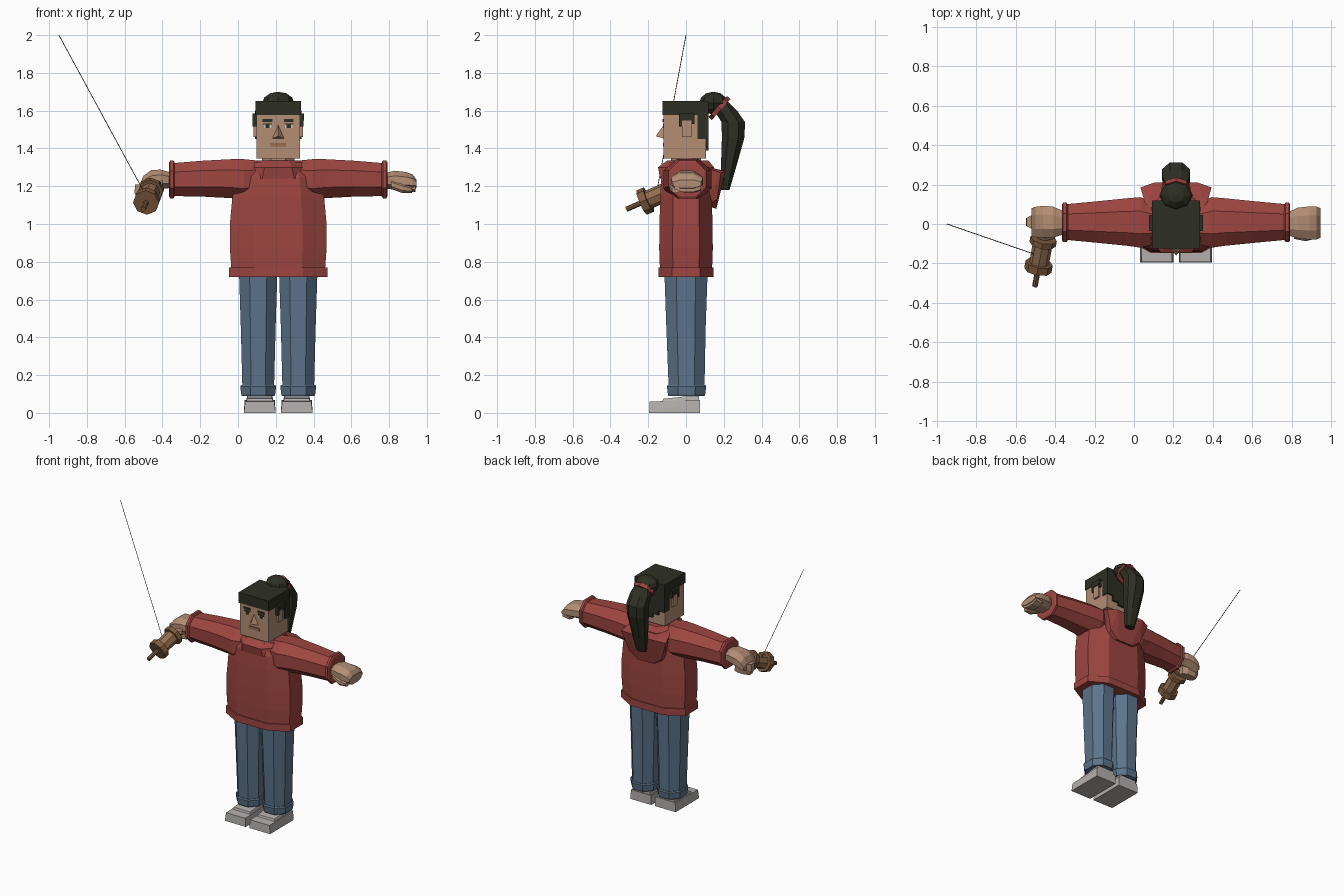
import bpy, bmesh, math
from mathutils import Vector, Matrix

C = 0.213  # centre line of the body


def mat(name, r, g, b):
    m = bpy.data.materials.new(name)
    m.diffuse_color = (r, g, b, 1)
    return m


RED = mat("red cloth", 0.34, 0.061, 0.051)
DENIM = mat("blue denim", 0.107, 0.175, 0.262)
HAIR = mat("dark hair", 0.027, 0.028, 0.017)
SKIN = mat("skin", 0.45, 0.27, 0.175)
SHOE = mat("grey shoe", 0.45, 0.43, 0.42)
WOOD = mat("dark wood", 0.22, 0.107, 0.05)
WOOD2 = mat("light wood", 0.30, 0.16, 0.08)
LIP = mat("lip brown", 0.30, 0.15, 0.075)
WHITE = mat("eye white", 0.6, 0.58, 0.55)


def finish(name, bm, m):
    bmesh.ops.recalc_face_normals(bm, faces=bm.faces)
    me = bpy.data.meshes.new(name)
    bm.to_mesh(me)
    bm.free()
    me.materials.append(m)
    ob = bpy.data.objects.new(name, me)
    bpy.context.collection.objects.link(ob)
    return ob


def loft(name, m, rings, axis="z", k=0.45):
    """Eight-sided rings (x, y, z, half_a, half_b) joined along an axis."""
    bm = bmesh.new()
    oct8 = [(1, k), (k, 1), (-k, 1), (-1, k), (-1, -k), (-k, -1), (k, -1), (1, -k)]
    loops = []
    for x, y, z, a, b in rings:
        if axis == "z":
            loops.append([bm.verts.new((x + u * a, y + v * b, z)) for u, v in oct8])
        else:
            loops.append([bm.verts.new((x, y + u * a, z + v * b)) for u, v in oct8])
    for p, q in zip(loops, loops[1:]):
        for i in range(8):
            j = (i + 1) % 8
            bm.faces.new((p[i], p[j], q[j], q[i]))
    bm.faces.new(loops[0])
    bm.faces.new(loops[-1])
    return finish(name, bm, m)


def hull(name, m, pts):
    bm = bmesh.new()
    vs = [bm.verts.new(p) for p in pts]
    res = bmesh.ops.convex_hull(bm, input=vs)
    loose = [v for v in bm.verts if not v.link_faces]
    bmesh.ops.delete(bm, geom=loose, context="VERTS")
    bmesh.ops.dissolve_limit(bm, angle_limit=0.02, verts=bm.verts, edges=bm.edges)
    return finish(name, bm, m)


def box(name, m, x0, x1, y0, y1, z0, z1):
    return hull(name, m, [(x, y, z) for x in (x0, x1) for y in (y0, y1) for z in (z0, z1)])


def rod(name, m, p, q, r, sides=8):
    p, q = Vector(p), Vector(q)
    d = q - p
    bm = bmesh.new()
    bmesh.ops.create_cone(bm, cap_ends=True, segments=sides, radius1=r, radius2=r, depth=d.length,
                          matrix=Matrix.Translation((p + q) / 2) @ d.to_track_quat("Z", "Y").to_matrix().to_4x4())
    return finish(name, bm, m)


# Hoodie body, hem and collar
loft("hoodie_hem", RED, [(C, 0, z, 0.26, 0.146) for z in (0.72, 0.77)], k=0.5)
loft("hoodie_body", RED, [(C, 0, 0.76, 0.248, 0.138), (C, 0, 0.87, 0.256, 0.142), (C, 0, 1.0, 0.256, 0.14),
                          (C, 0, 1.15, 0.242, 0.137), (C, 0, 1.25, 0.225, 0.13), (C, 0, 1.325, 0.14, 0.105)], k=0.5)
loft("hood_collar", RED, [(C, 0, 1.24, 0.17, 0.137), (C, 0, 1.30, 0.145, 0.148), (C, 0.01, 1.335, 0.11, 0.11)], k=0.5)
# Folded hood hanging on the back
hull("hood", RED, [(C + s * x, y, z) for s in (-1, 1) for x, y, z in (
    (0.15, 0.08, 1.31), (0.18, 0.185, 1.27), (0.11, 0.21, 1.28), (0.13, 0.165, 1.13),
    (0.06, 0.16, 1.08), (0.12, 0.1, 1.1))])

for s, side in ((-1, "left"), (1, "right")):
    # Sleeves and cuffs
    loft(side + "_sleeve", RED, [(C + s * x, y, z, a, b) for x, y, z, a, b in (
        (0.10, 0, 1.245, 0.10, 0.09), (0.18, 0.008, 1.235, 0.128, 0.108), (0.25, 0.01, 1.24, 0.12, 0.103),
        (0.40, 0.01, 1.24, 0.105, 0.095), (0.56, 0.01, 1.235, 0.09, 0.087))], "x")
    loft(side + "_sleeve_cuff", RED, [(C + s * x, 0.008, 1.236, r, r) for x, r in (
        (0.548, 0.09), (0.555, 0.1), (0.572, 0.1), (0.578, 0.09))], "x")
    # Jeans with turned-up ends
    L = C + s * 0.106
    loft(side + "_jeans_leg", DENIM, [(L, 0, 0.76, 0.102, 0.115), (L, 0, 0.45, 0.092, 0.104),
                                      (L, 0.003, 0.14, 0.084, 0.095)])
    loft(side + "_jeans_cuff", DENIM, [(L, 0.003, z, r, r + 0.009) for z, r in (
        (0.09, 0.087), (0.10, 0.09), (0.14, 0.095), (0.148, 0.09))])
    # Shoes
    S = C + s * 0.098
    hull(side + "_shoe_sole", SHOE, [(S + u * x, y, z) for u in (-1, 1) for x, y, z in (
        (0.084, -0.195, 0), (0.084, 0.075, 0), (0.077, -0.192, 0.06), (0.08, 0.075, 0.068))])
    hull(side + "_shoe_upper", SHOE, [(S + u * x, y, z) for u in (-1, 1) for x, y, z in (
        (0.074, -0.13, 0.05), (0.074, 0.07, 0.05), (0.066, -0.12, 0.075), (0.066, 0.07, 0.095))])

# Open hand with thumb and curled fingers
loft("open_hand", SKIN, [(0.77, 0, 1.228, 0.055, 0.04), (0.83, 0.005, 1.232, 0.078, 0.05),
                         (0.89, 0.005, 1.228, 0.084, 0.047), (0.925, 0.005, 1.222, 0.083, 0.04),
                         (0.945, 0.005, 1.212, 0.075, 0.022)], "x")
loft("open_hand_thumb", SKIN, [(0.81, -0.05, 1.21, 0.025, 0.025), (0.87, -0.06, 1.19, 0.027, 0.026),
                               (0.92, -0.055, 1.18, 0.02, 0.016)], "x")
loft("curled_fingers", SKIN, [(0.885, 0.02, 1.185, 0.06, 0.018), (0.94, 0.01, 1.195, 0.07, 0.025)], "x")
# Gripping hand
loft("grip_hand", SKIN, [(-0.345, 0.005, 1.23, 0.055, 0.04), (-0.41, 0.01, 1.238, 0.078, 0.05),
                         (-0.46, 0.012, 1.23, 0.08, 0.055), (-0.50, 0.01, 1.21, 0.077, 0.045),
                         (-0.518, 0.01, 1.19, 0.07, 0.025)], "x")
loft("grip_fingers", SKIN, [(-0.47, 0.01, 1.13, 0.06, 0.03), (-0.48, 0.01, 1.165, 0.068, 0.035),
                            (-0.475, 0.01, 1.21, 0.07, 0.04)], "z", k=0.5)
loft("grip_thumb", SKIN, [(-0.40, -0.05, 1.21, 0.025, 0.025), (-0.45, -0.06, 1.195, 0.025, 0.025),
                          (-0.49, -0.055, 1.18, 0.02, 0.016)], "x")

# Spool, its handle and the string
P, Q = Vector((-0.457, -0.07, 1.185)), Vector((-0.502, -0.315, 1.078))
for name, m, t0, t1, r in (("spool_axle", WOOD, -0.4, 1.0, 0.014), ("spool_inner_flange", WOOD, 0.02, 0.13, 0.068),
                           ("spool_drum", WOOD2, 0.1, 0.6, 0.05), ("spool_outer_flange", WOOD, 0.52, 0.67, 0.07)):
    rod(name, m, P.lerp(Q, t0), P.lerp(Q, t1), r)
rod("string", HAIR, (-0.498, -0.155, 1.17), (-0.948, 0, 2.0), 0.002, 4)

# Neck, head and face
loft("neck", SKIN, [(C, 0, z, 0.085, 0.08) for z in (1.25, 1.37)])
box("head", SKIN, C - 0.116, C + 0.116, -0.118, 0.105, 1.347, 1.62)
hull("nose", SKIN, [(C, -0.117, 1.525), (C, -0.16, 1.465), (C - 0.032, -0.117, 1.452), (C + 0.032, -0.117, 1.452)])
box("mouth", LIP, C - 0.042, C + 0.042, -0.123, -0.117, 1.41, 1.43)
for s, side in ((-1, "left"), (1, "right")):
    def sbox(name, m, x0, x1, *yz):
        box(side + name, m, *sorted((C + s * x0, C + s * x1)), *yz)
    sbox("_eyebrow", HAIR, 0.03, 0.082, -0.124, -0.117, 1.541, 1.557)
    sbox("_eye", WHITE, 0.036, 0.076, -0.121, -0.117, 1.508, 1.53)
    sbox("_pupil", HAIR, 0.045, 0.068, -0.123, -0.117, 1.508, 1.53)
    sbox("_eyelid", HAIR, 0.034, 0.08, -0.123, -0.117, 1.526, 1.533)
    # Ears and the hair locks around them
    sbox("_ear", SKIN, 0.11, 0.13, -0.022, 0.03, 1.46, 1.55)
    sbox("_ear_hair", HAIR, 0.11, 0.137, -0.036, 0.046, 1.548, 1.585)
    sbox("_front_lock", HAIR, 0.11, 0.135, -0.036, -0.02, 1.515, 1.56)
    sbox("_rear_lock", HAIR, 0.11, 0.135, 0.03, 0.046, 1.53, 1.56)
    sbox("_side_hair", HAIR, 0.10, 0.122, 0.062, 0.118, 1.45, 1.60)

# Hair cap and uneven strips at the back
box("hair_cap", HAIR, C - 0.121, C + 0.121, -0.124, 0.118, 1.577, 1.652)
for i, z in enumerate((1.45, 1.42, 1.39, 1.41, 1.45)):
    x = C - 0.12 + i * 0.048
    box("back_hair_%d" % (i + 1), HAIR, x, x + 0.048, 0.09, 0.118, z, 1.60)

# Bun, hair tie and ponytail
bm = bmesh.new()
bmesh.ops.create_uvsphere(bm, u_segments=8, v_segments=6, radius=1,
                          matrix=Matrix.Translation((C, 0.145, 1.64)) @ Matrix.Diagonal((0.085, 0.075, 0.06, 1)))
finish("hair_bun", bm, HAIR)
rod("hair_tie", RED, (C, 0.168, 1.622), (C, 0.186, 1.606), 0.074)
loft("ponytail", HAIR, [(C, 0.195, 1.645, 0.05, 0.03), (C, 0.21, 1.60, 0.068, 0.06), (C, 0.25, 1.54, 0.07, 0.062),
                        (C, 0.25, 1.46, 0.07, 0.06), (C, 0.225, 1.30, 0.052, 0.04), (C, 0.208, 1.18, 0.034, 0.022)])
